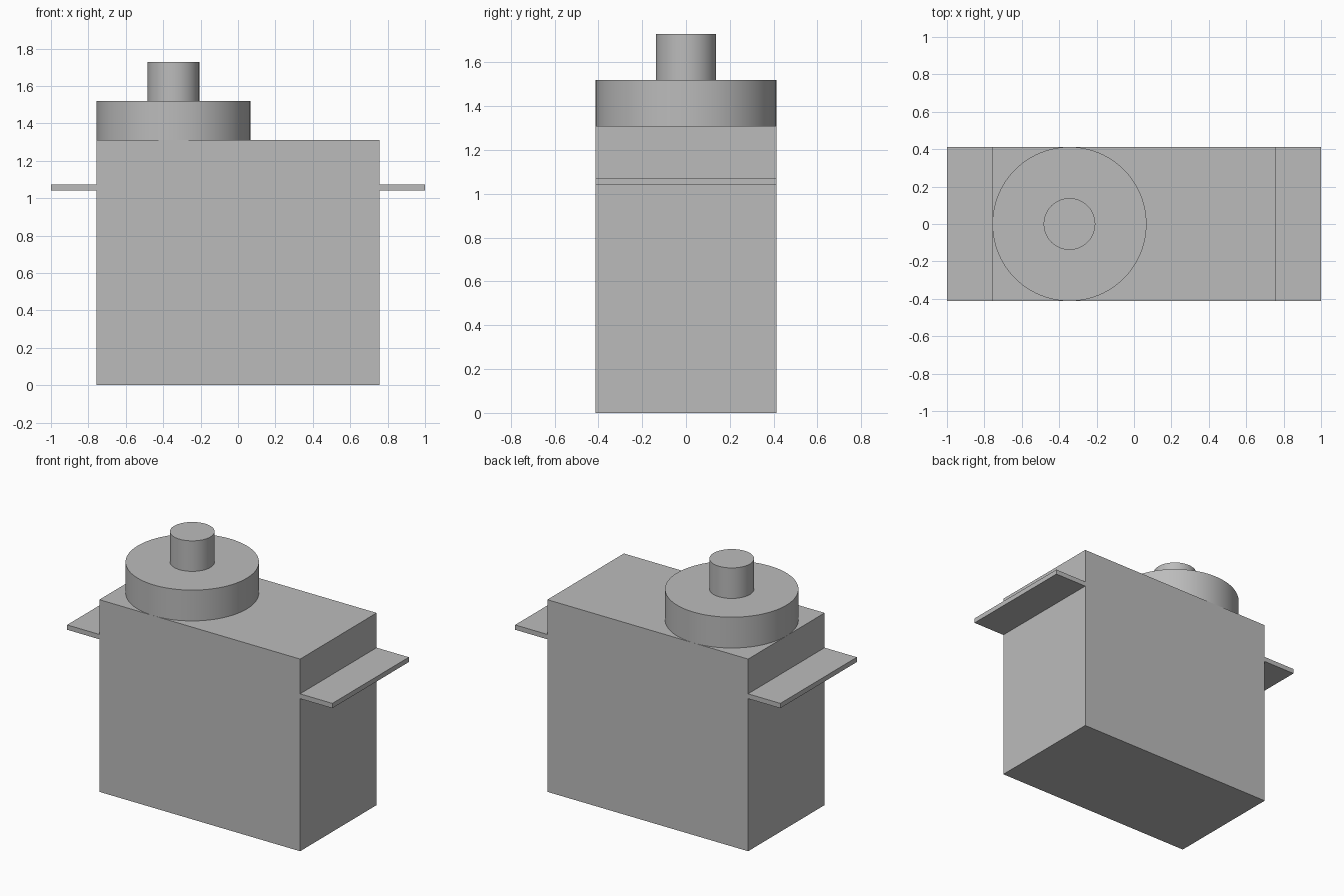
import bpy
import math

default_cube = bpy.data.objects.get("Cube")
if default_cube:
    bpy.data.objects.remove(default_cube, do_unlink=True)

grey = bpy.data.materials.new("plain grey")
grey.use_nodes = True
colour = (0.5, 0.5, 0.5, 1)
grey.diffuse_color = colour
grey.node_tree.nodes["Principled BSDF"].inputs["Base Color"].default_value = colour


def box(name, x0, x1, half_depth, z0, z1):
    bpy.ops.mesh.primitive_cube_add(size=1, location=((x0 + x1) / 2, 0, (z0 + z1) / 2))
    part = bpy.context.object
    part.name = name
    part.scale = (x1 - x0, 2 * half_depth, z1 - z0)
    bpy.ops.object.transform_apply(location=False, rotation=False, scale=True)
    part.data.materials.append(grey)
    return part


def disc(name, x, radius, z0, z1):
    bpy.ops.mesh.primitive_cylinder_add(
        vertices=96, radius=radius, depth=z1 - z0, location=(x, 0, (z0 + z1) / 2))
    part = bpy.context.object
    part.name = name
    part.data.materials.append(grey)
    bpy.ops.object.shade_smooth_by_angle(angle=math.radians(30))
    return part


HALF_LENGTH, HALF_DEPTH, BODY_TOP = 0.757, 0.412, 1.31
SHAFT_X = HALF_DEPTH - HALF_LENGTH

# Motor case
box("case", -HALF_LENGTH, HALF_LENGTH, HALF_DEPTH, 0, BODY_TOP)

# Mounting tabs on both ends
box("left_mounting_tab", HALF_LENGTH, 1, HALF_DEPTH, 1.04, 1.073)
box("right_mounting_tab", -1, -HALF_LENGTH, HALF_DEPTH, 1.04, 1.073)

# Gear housing and output shaft
disc("gear_housing", SHAFT_X, HALF_DEPTH, BODY_TOP, 1.52)
disc("output_shaft", SHAFT_X, 0.138, 1.52, 1.728)
